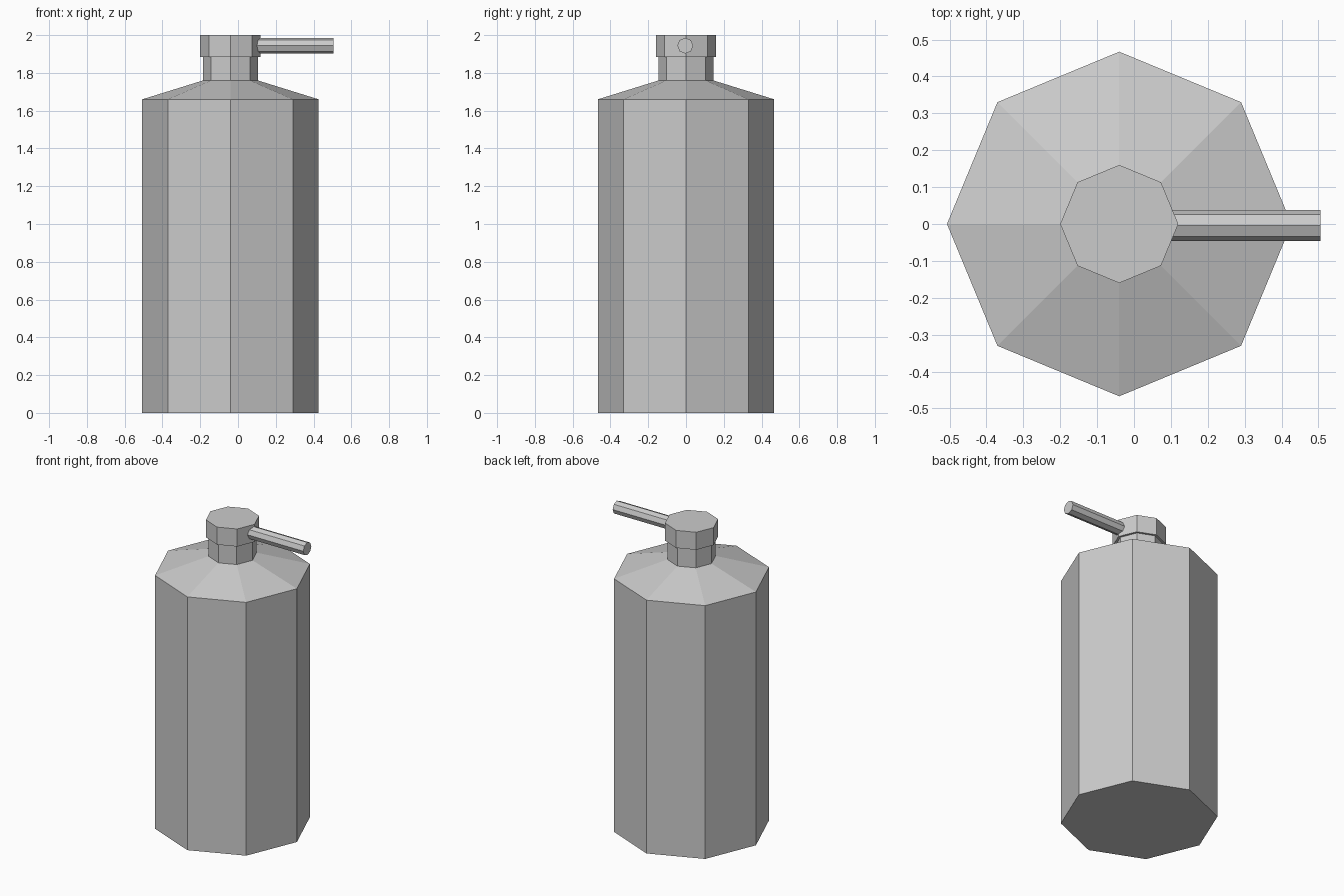
import bpy
import math

cube = bpy.data.objects.get("Cube")
if cube:
    bpy.data.objects.remove(cube, do_unlink=True)

grey = bpy.data.materials.new("plain grey")
grey.use_nodes = True
grey.diffuse_color = (0.6, 0.6, 0.6, 1)
grey.node_tree.nodes["Principled BSDF"].inputs["Base Color"].default_value = (0.6, 0.6, 0.6, 1)

SIDES = 8
AXIS_X = -0.04


def lathe(name, profile):
    """Flat-sided solid from (radius, height) rings, capped at both ends."""
    verts = [(r * math.cos(a), r * math.sin(a), z)
             for r, z in profile
             for a in (math.tau * i / SIDES for i in range(SIDES))]
    faces = [tuple(reversed(range(SIDES)))]
    for ring in range(len(profile) - 1):
        b = ring * SIDES
        for i in range(SIDES):
            j = (i + 1) % SIDES
            faces.append((b + i, b + j, b + SIDES + j, b + SIDES + i))
    faces.append(tuple(range(len(verts) - SIDES, len(verts))))
    mesh = bpy.data.meshes.new(name)
    mesh.from_pydata(verts, [], faces)
    mesh.materials.append(grey)
    obj = bpy.data.objects.new(name, mesh)
    bpy.context.collection.objects.link(obj)
    obj.location.x = AXIS_X
    return obj


# Bottle with sloping shoulder and narrow neck
lathe("bottle", [(0.467, 0), (0.467, 1.66), (0.145, 1.76), (0.145, 1.885)])

# Pump head
lathe("pump_head", [(0.16, 1.885), (0.16, 2.0)])

# Spout pointing to the left side
spout = lathe("spout", [(0.042, 0), (0.042, 0.435)])
spout.rotation_euler.y = math.pi / 2
spout.location = (0.07, -0.004, 1.944)
